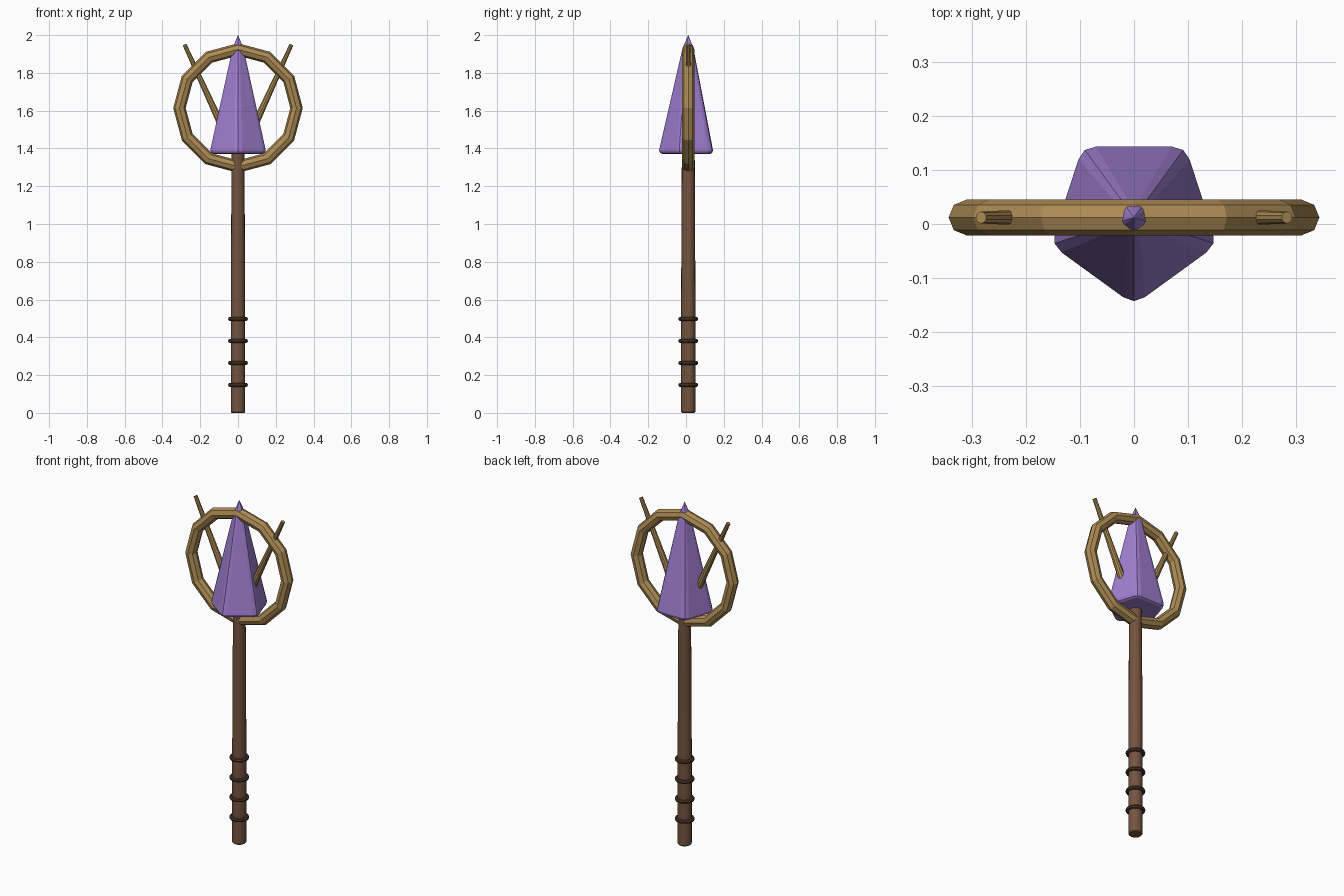
import bpy, bmesh, math
from mathutils import Vector

if "Cube" in bpy.data.objects:
    bpy.data.objects.remove(bpy.data.objects["Cube"])

CY = 0.012  # depth of the staff axis


def material(name, rgb):
    m = bpy.data.materials.new(name)
    m.diffuse_color = (*rgb, 1)
    m.use_nodes = True
    m.node_tree.nodes["Principled BSDF"].inputs["Base Color"].default_value = m.diffuse_color
    return m


purple = material("purple crystal", (0.34, 0.21, 0.62))
gold = material("old gold", (0.42, 0.26, 0.09))
brown = material("brown wood", (0.175, 0.088, 0.05))
dark = material("dark wrap", (0.075, 0.042, 0.026))


def loft(name, rings, mat, close=False, smooth=False):
    """Skin a list of equal-length point rings, capped or closed on itself."""
    bm = bmesh.new()
    vs = [[bm.verts.new(p) for p in r] for r in rings]
    n = len(vs[0])
    for i in range(len(vs) if close else len(vs) - 1):
        a, b = vs[i], vs[(i + 1) % len(vs)]
        for j in range(n):
            k = (j + 1) % n
            bm.faces.new((a[j], a[k], b[k], b[j]))
    if not close:
        bm.faces.new(vs[0])
        bm.faces.new(vs[-1])
    bmesh.ops.remove_doubles(bm, verts=bm.verts, dist=1e-5)
    bmesh.ops.recalc_face_normals(bm, faces=bm.faces)
    me = bpy.data.meshes.new(name)
    bm.to_mesh(me)
    bm.free()
    me.materials.append(mat)
    ob = bpy.data.objects.new(name, me)
    bpy.context.collection.objects.link(ob)
    if smooth:
        bpy.ops.object.select_all(action='DESELECT')
        ob.select_set(True)
        bpy.context.view_layer.objects.active = ob
        bpy.ops.object.shade_smooth_by_angle(angle=math.radians(35))
    return ob


def circle(center, axis, r, n):
    q = Vector(axis).to_track_quat('Z', 'Y')
    return [Vector(center) + q @ Vector((r * math.cos(2 * math.pi * i / n),
                                         r * math.sin(2 * math.pi * i / n), 0))
            for i in range(n)]


def rounded_pentagon(r, z, cut):
    """Five-sided outline with a point to the front and softened corners."""
    c = [Vector((r * math.sin(i * math.tau / 5), CY - r * math.cos(i * math.tau / 5), z))
         for i in range(5)]
    pts = []
    for i, p in enumerate(c):
        a = p + (c[i - 1] - p).normalized() * cut
        b = p + (c[(i + 1) % 5] - p).normalized() * cut
        pts += [a, (a + b) / 4 + p / 2, b]
    return pts


def torus(name, center, major, minor, n, m, upright, mat, smooth):
    rings = []
    for i in range(n):
        t = i * math.tau / n
        ring = []
        for j in range(m):
            s = j * math.tau / m
            d, h = major + minor * math.cos(s), minor * math.sin(s)
            u, v = d * math.cos(t), d * math.sin(t)
            ring.append(Vector(center) + Vector((u, h, v) if upright else (u, v, h)))
        rings.append(ring)
    return loft(name, rings, mat, True, smooth)


# Wooden shaft, slightly tapered, with a softened foot
loft("shaft", [circle((0, CY, z), (0, 0, 1), r, 16) for z, r in
               ((0, 0.033), (0.006, 0.038), (0.6, 0.038), (1.40, 0.034))],
     brown, smooth=True)

# Grip bands
for i in range(4):
    torus(f"grip_band_{i + 1}", (0, CY, 0.148 + i * 0.1165), 0.042, 0.011,
          16, 8, False, dark, True)

# Crystal head with a bevelled base and a short spike on top
loft("crystal", [rounded_pentagon(r, z, c) for z, r, c in
                 ((1.37, 0.142, 0.025), (1.376, 0.156, 0.025), (1.39, 0.162, 0.025),
                  (1.93, 0.034, 0.012), (2.0, 0.0005, 0.0001))], purple)

# Faceted hoop around the crystal
torus("hoop", (0, CY, 1.614), 0.31, 0.033, 12, 8, True, gold, False)

# Tapering prongs rising from the crystal's sides
for side, label in ((-1, "left"), (1, "right")):
    base = Vector((side * 0.075, CY, 1.495))
    tip = Vector((side * 0.283, CY, 1.95))
    loft(f"{label}_prong", [circle(base, tip - base, 0.021, 10),
                            circle(tip, tip - base, 0.011, 10)], gold, smooth=True)
